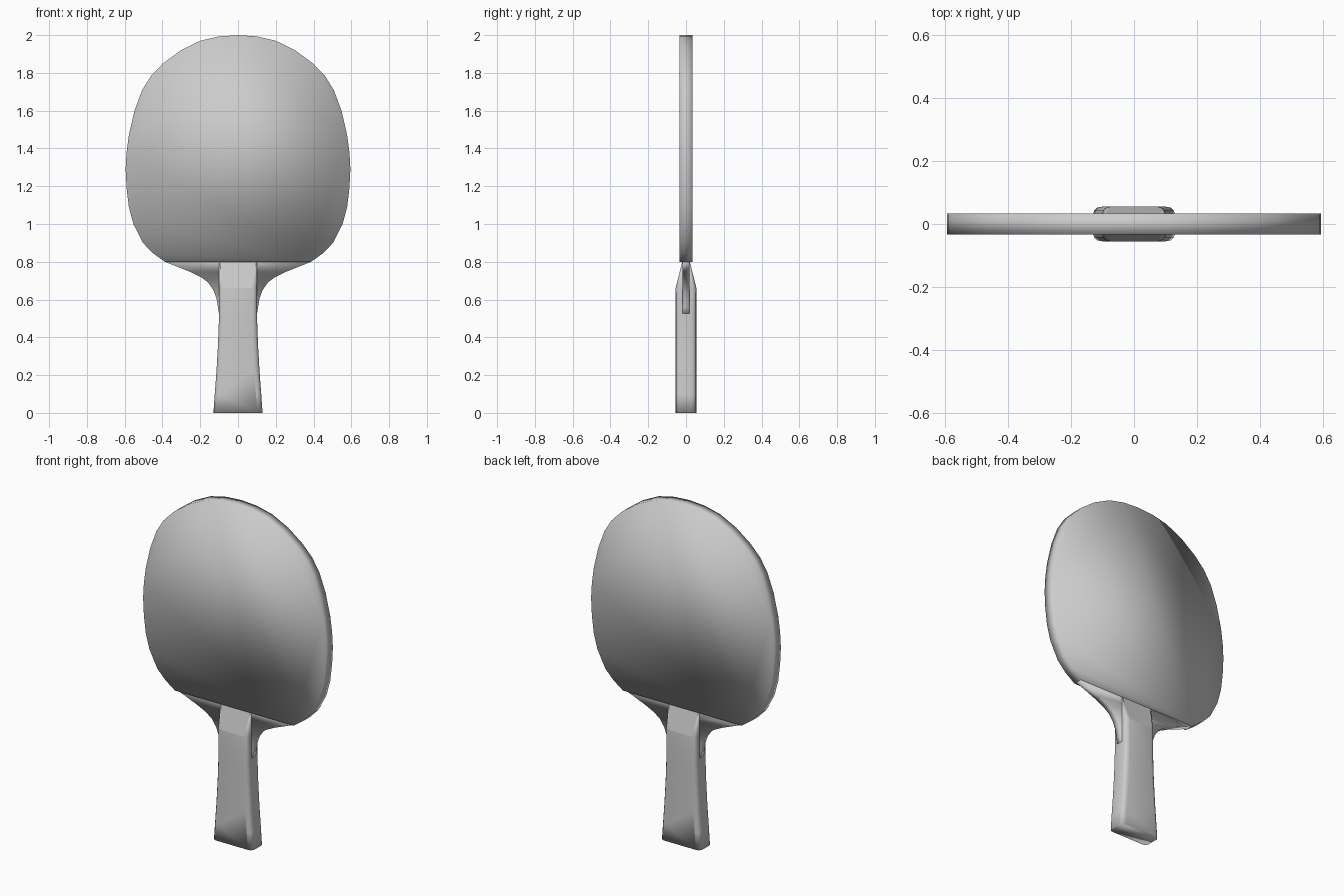
import bpy, bmesh

if "Cube" in bpy.data.objects:
    bpy.data.objects.remove(bpy.data.objects["Cube"])


def finish(bm, name):
    """Recalculate normals and shade everything smooth over the edges."""
    bmesh.ops.recalc_face_normals(bm, faces=bm.faces)
    for f in bm.faces:
        f.smooth = f.material_index == 0
        f.material_index = 0
    mesh = bpy.data.meshes.new(name)
    bm.to_mesh(mesh)
    bm.free()
    ob = bpy.data.objects.new(name, mesh)
    bpy.context.collection.objects.link(ob)
    return ob


def loft(rings):
    """Skin a list of closed rings and cap both ends."""
    bm = bmesh.new()
    loops = [[bm.verts.new(p) for p in ring] for ring in rings]
    n = len(loops[0])
    for a, b in zip(loops, loops[1:]):
        for i in range(n):
            j = (i + 1) % n
            bm.faces.new((a[i], a[j], b[j], b[i]))
    bm.faces.new(loops[0])
    bm.faces.new(loops[-1])
    return bm


def slab(half, depth, name):
    """Mirror a half outline in x and give it thickness in y."""
    outline = half + [(-x, z) for x, z in reversed(half) if x > 0]
    return finish(loft([[(x, y, z) for x, z in outline] for y in (-depth, depth)]), name)


# Rubber-covered hitting face with a straight lower edge
slab([(0, 2.0), (0.10, 1.993), (0.20, 1.97), (0.305, 1.918), (0.397, 1.85),
      (0.46, 1.785), (0.507, 1.71), (0.548, 1.60), (0.578, 1.47), (0.590, 1.38),
      (0.595, 1.29), (0.590, 1.19), (0.578, 1.09), (0.554, 1.0), (0.503, 0.90),
      (0.45, 0.845), (0.387, 0.80)], 0.034, "rubber_face")

# Thin wooden throat curving from the face into the handle
slab([(0.387, 0.80), (0.254, 0.747), (0.195, 0.718), (0.158, 0.69), (0.13, 0.65),
      (0.114, 0.607), (0.106, 0.56), (0.100, 0.52)], 0.019, "wooden_throat")


# Flared handle with rounded corners, tapering to a wedge at the face
def section(w, d, inset, z):
    corner = [(w, d - 0.8 * inset), (w - 0.12 * inset, d - 0.45 * inset),
              (w - 0.45 * inset, d - 0.12 * inset), (w - inset, d)]
    upper = corner + [(-x, y) for x, y in reversed(corner)]
    return [(x, y, z) for x, y in upper] + [(-x, -y, z) for x, y in upper]


handle = loft([section(*s) for s in (
    (0.130, 0.055, 0.028, 0.0), (0.123, 0.055, 0.028, 0.1),
    (0.114, 0.055, 0.028, 0.22), (0.106, 0.055, 0.028, 0.36),
    (0.101, 0.055, 0.028, 0.50), (0.100, 0.055, 0.024, 0.66),
    (0.100, 0.019, 0.002, 0.805))])
# Broad front and back panels become single faces; the wedges stay flat
for side in (-1, 1):
    panel = [f for f in handle.faces if all(abs(v.co.y - side * 0.055) < 1e-4 for v in f.verts)]
    bmesh.ops.dissolve_faces(handle, faces=panel)
for f in handle.faces:
    c = f.calc_center_median()
    if 0.7 < c.z < 0.8 and abs(c.x) < 0.01:
        f.material_index = 1
finish(handle, "handle")
